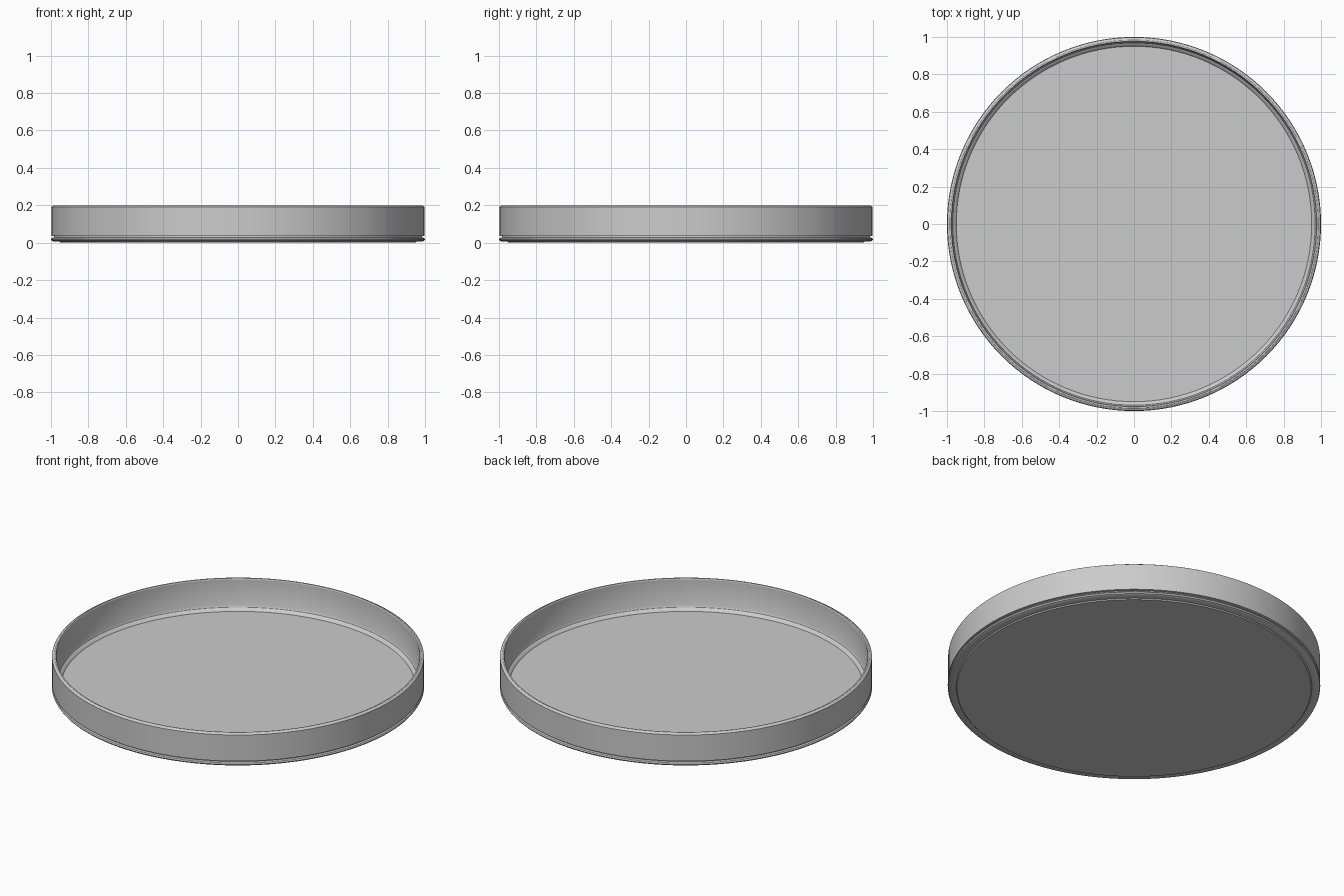
import bpy
import bmesh
import math

cube = bpy.data.objects.get("Cube")
if cube:
    bpy.data.objects.remove(cube, do_unlink=True)

SEGMENTS = 128

grey = bpy.data.materials.new("neutral grey")
grey.use_nodes = True
colour = (0.6, 0.6, 0.6, 1.0)
grey.diffuse_color = colour
grey.node_tree.nodes["Principled BSDF"].inputs["Base Color"].default_value = colour


def lathe(name, profile):
    """Revolve a (radius, height) profile about the z axis."""
    bm = bmesh.new()
    verts = [bm.verts.new((r, 0, z)) for r, z in profile]
    edges = [bm.edges.new(pair) for pair in zip(verts, verts[1:])]
    bmesh.ops.spin(bm, geom=verts + edges, cent=(0, 0, 0), axis=(0, 0, 1),
                   angle=math.tau, steps=SEGMENTS, use_merge=True)
    bmesh.ops.remove_doubles(bm, verts=bm.verts[:], dist=0.0001)
    bmesh.ops.recalc_face_normals(bm, faces=bm.faces[:])
    mesh = bpy.data.meshes.new(name)
    bm.to_mesh(mesh)
    bm.free()
    obj = bpy.data.objects.new(name, mesh)
    bpy.context.collection.objects.link(obj)
    mesh.materials.append(grey)
    bpy.ops.object.select_all(action='DESELECT')
    obj.select_set(True)
    bpy.context.view_layer.objects.active = obj
    bpy.ops.object.shade_smooth_by_angle(angle=math.radians(30))
    return obj


# One closed shell: flat base, rolled foot bead, groove, wall, lip, inner step, floor
lathe("round_tray", [
    (0, 0), (0.95, 0), (0.955, 0.006), (0.985, 0.006), (0.996, 0.011),
    (1.0, 0.018), (0.996, 0.025), (0.985, 0.028),
    (0.985, 0.035), (0.998, 0.037),
    (0.998, 0.192), (0.992, 0.195), (0.985, 0.2), (0.977, 0.2), (0.974, 0.195),
    (0.974, 0.045), (0.968, 0.032), (0.957, 0.026), (0.95, 0.016), (0, 0.016),
])
